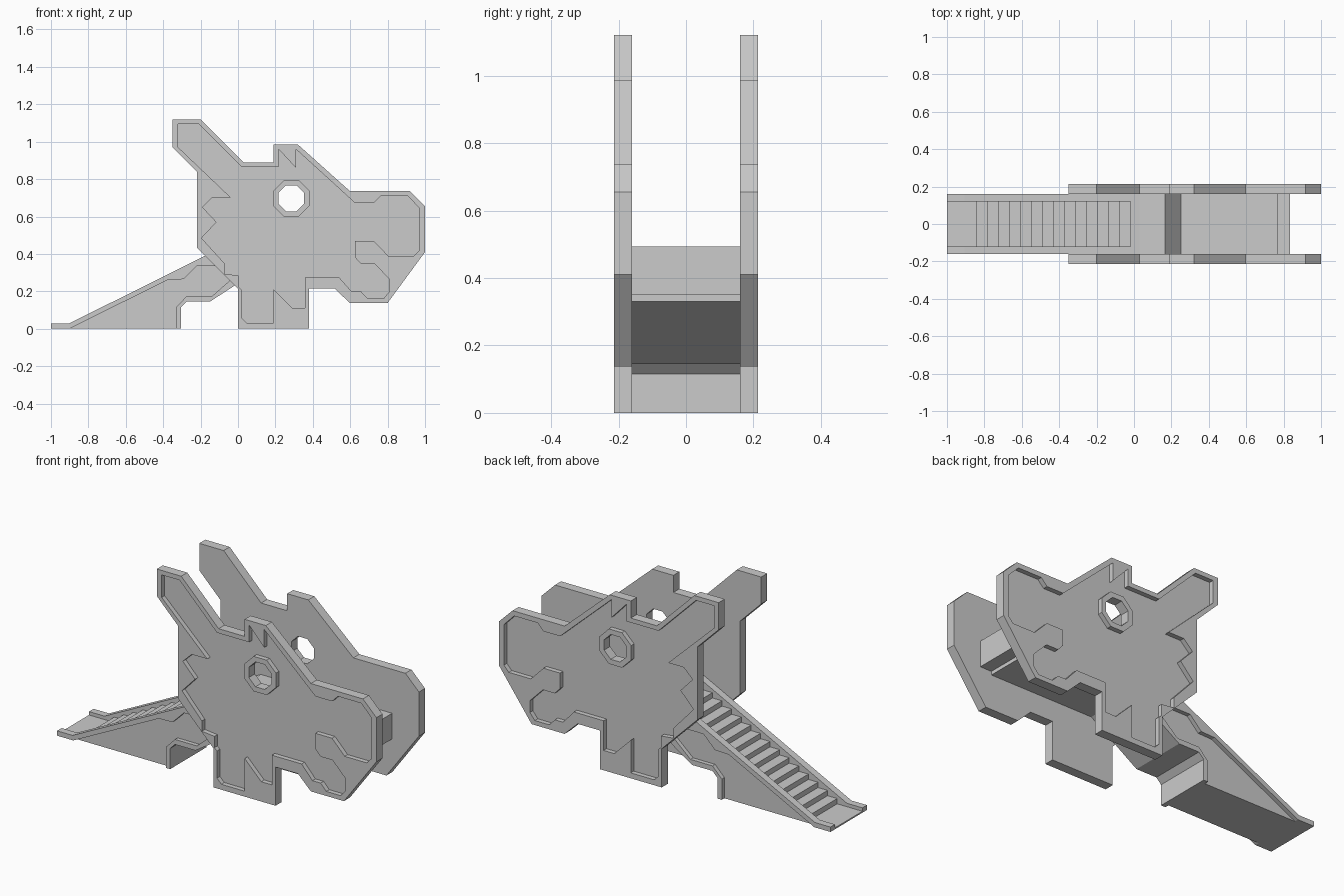
import bpy, bmesh, math

if "Cube" in bpy.data.objects:
    bpy.data.objects.remove(bpy.data.objects["Cube"])


def prism(name, profile, y0, y1):
    """Extrude an x-z outline from y0 to y1."""
    bm = bmesh.new()
    a = [bm.verts.new((x, y0, z)) for x, z in profile]
    b = [bm.verts.new((x, y1, z)) for x, z in profile]
    n = len(profile)
    bm.faces.new(a)
    bm.faces.new(b[::-1])
    for i in range(n):
        j = (i + 1) % n
        bm.faces.new((a[j], a[i], b[i], b[j]))
    bmesh.ops.recalc_face_normals(bm, faces=bm.faces)
    me = bpy.data.meshes.new(name)
    bm.to_mesh(me)
    bm.free()
    ob = bpy.data.objects.new(name, me)
    bpy.context.collection.objects.link(ob)
    return ob


def cut(ob, cutter):
    """Subtract a cutter, bake the result and drop the cutter."""
    mod = ob.modifiers.new("cut", 'BOOLEAN')
    mod.operation, mod.solver, mod.object = 'DIFFERENCE', 'EXACT', cutter
    cutter.hide_render = True
    bpy.context.view_layer.update()
    dg = bpy.context.evaluated_depsgraph_get()
    me = bpy.data.meshes.new_from_object(ob.evaluated_get(dg))
    ob.modifiers.clear()
    ob.data = me
    bpy.data.objects.remove(cutter)


def octagon(apothem, cx=0.285, cz=0.697):
    r = apothem / math.cos(math.pi / 8)
    return [(cx + r * math.cos(math.pi * (2 * i + 1) / 8),
             cz + r * math.sin(math.pi * (2 * i + 1) / 8)) for i in range(8)]


INNER, OUTER, PANEL = 0.16, 0.213, 0.187

# Side plate outline and the sunken panel inside its rim
plate = [(-.35, 1.12), (-.2, 1.12), (.03, .89), (.19, .89), (.19, .985), (.32, .985),
         (.597, .737), (.917, .737), (1.0, .655), (1.0, .41), (.8, .138), (.597, .138),
         (.517, .215), (.38, .215), (.38, 0), (0, 0), (0, .215), (-.22, .435),
         (-.22, .84), (-.35, .97)]
panel = [(-.32, 1.095), (-.21, 1.095), (.02, .865), (.217, .865), (.217, .96), (.31, .86),
         (.31, .96), (.625, .673), (.727, .673), (.763, .71), (.907, .71), (.97, .645),
         (.97, .42), (.94, .388), (.805, .388), (.727, .468), (.625, .468), (.625, .382),
         (.657, .347), (.73, .347), (.81, .265), (.81, .2), (.78, .163), (.692, .163),
         (.657, .2), (.607, .2), (.54, .275), (.357, .275), (.357, .11), (.292, .11),
         (.19, .212), (.19, .03), (.047, .03), (.02, .057), (.02, .208), (.004, .222),
         (.004, .285), (-.073, .293), (-.073, .35), (-.195, .485), (-.115, .57),
         (-.19, .65), (-.135, .703), (-.04, .703), (-.32, .97)]

for side, s in (("front", -1), ("back", 1)):
    ob = prism(side + "_side_plate", plate, s * INNER, s * OUTER)
    cut(ob, prism("panel_cutter", panel, s * PANEL, s * 0.3))
    cut(ob, prism("window_cutter", octagon(0.069), s * 0.1, s * 0.3))
    # Raised rim around the window
    ring = prism(side + "_window_rim", octagon(0.097), s * PANEL, s * OUTER)
    cut(ring, prism("window_cutter", octagon(0.069), s * 0.1, s * 0.3))

# Ramp, platform and sunken floor in one cross-section
body = [(-1, 0), (-1, .027), (-.905, .027), (.03, .493), (.167, .493), (.25, .385),
        (.765, .385), (.765, .493), (.835, .493), (.835, .35), (.765, .35), (.765, .33),
        (.135, .33), (-.15, .145), (-.275, .145), (-.305, .115), (-.305, 0)]
ramp = prism("ramp_and_floor", body, -INNER, INNER)

# Staircase channel between the rails
steps, x0, x1, z0 = 14, -.845, -.02, .008
run, rise = (x1 - x0) / steps, (x1 - x0) / steps * 0.5
stairs = [(-1.1, .7), (-1.1, z0), (x0, z0)]
for i in range(steps):
    z = z0 + rise * (i + 1)
    stairs += [(x0 + run * i, z), (x0 + run * (i + 1), z)]
stairs.append((x1, .7))
cut(ramp, prism("stair_cutter", stairs, -.12, .12))

# Sunken panels on the ramp sides
ramp_panel = [(-1.0, -.05), (-.9, 0), (-.375, .262), (-.29, .265), (-.22, .335), (-.06, .335),
              (-.03, .27), (-.14, .173), (-.275, .173), (-.332, .115), (-.332, -.05)]
for s in (-1, 1):
    cut(ramp, prism("ramp_panel_cutter", ramp_panel, s * 0.137, s * 0.3))
